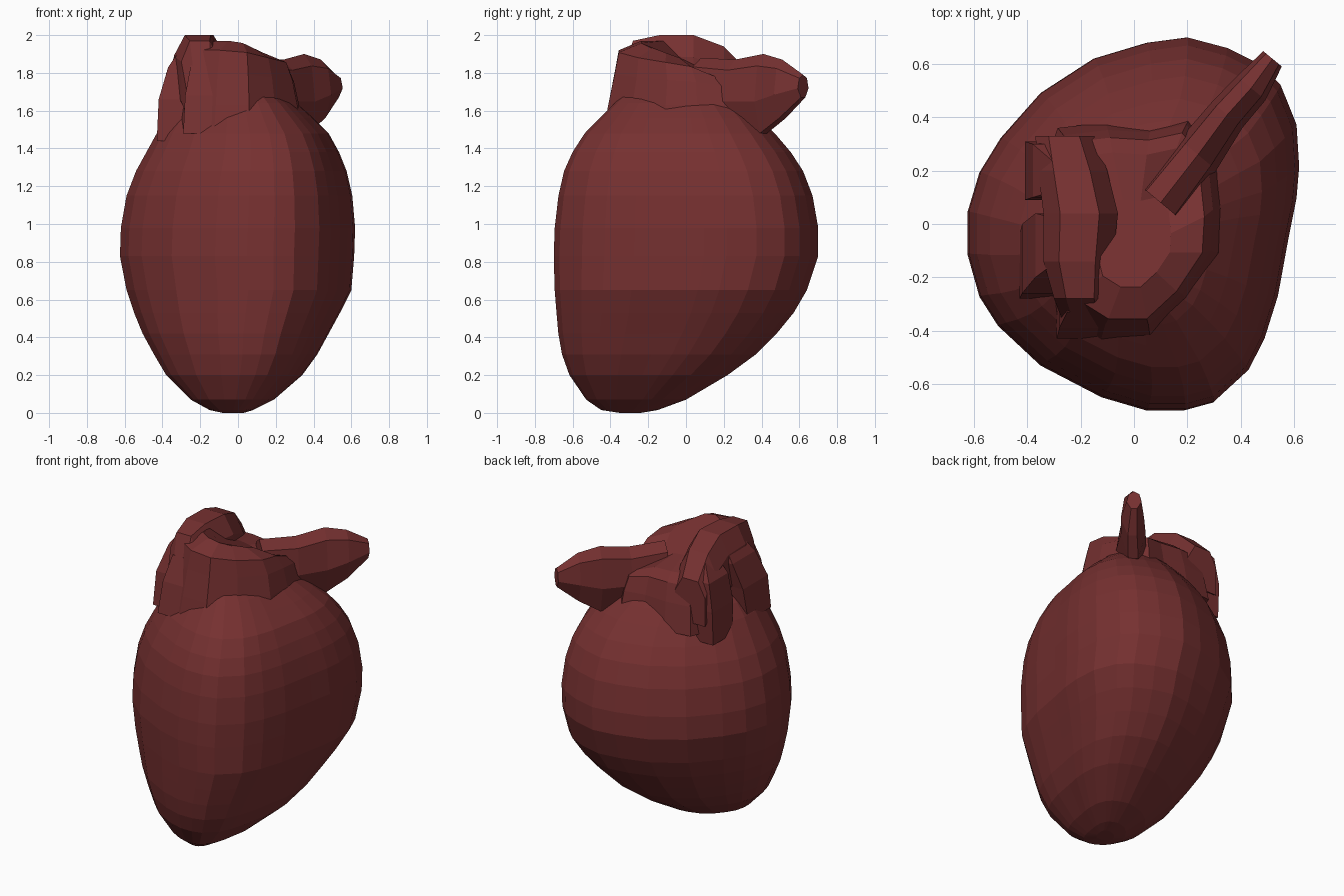
import bpy, bmesh
from mathutils import Vector

mat = bpy.data.materials.new("dark red muscle")
mat.diffuse_color = (0.18, 0.03, 0.03, 1)


def loft(name, rings):
    """Skin a list of equal-length point rings and cap both ends."""
    bm = bmesh.new()
    rows = [[bm.verts.new(p) for p in r] for r in rings]
    n = len(rows[0])
    for a, b in zip(rows, rows[1:]):
        for i in range(n):
            j = (i + 1) % n
            bm.faces.new((a[i], a[j], b[j], b[i]))
    bm.faces.new(rows[0][::-1])
    bm.faces.new(rows[-1])
    bmesh.ops.recalc_face_normals(bm, faces=bm.faces)
    me = bpy.data.meshes.new(name)
    bm.to_mesh(me)
    bm.free()
    me.materials.append(mat)
    ob = bpy.data.objects.new(name, me)
    bpy.context.collection.objects.link(ob)
    return ob


# Body: one egg-shaped outline stretched to the width and depth at each height
outline = [(.05, -.70), (.19, -.70), (.30, -.67), (.43, -.55), (.49, -.43), (.54, -.27),
           (.58, -.05), (.61, .10), (.62, .22), (.61, .38), (.55, .53), (.47, .61),
           (.35, .67), (.20, .71), (.05, .69), (-.15, .63), (-.35, .50), (-.50, .33),
           (-.58, .20), (-.625, .05), (-.625, -.11), (-.58, -.27), (-.51, -.38),
           (-.35, -.53), (-.12, -.65)]
# z, x min, x max, y min, y max
levels = [(0, -.08, .03, -.35, -.24), (.015, -.15, .08, -.45, -.15),
          (.07, -.25, .19, -.53, 0), (.2, -.38, .34, -.62, .22), (.31, -.445, .42, -.66, .37),
          (.42, -.505, .48, -.68, .48), (.53, -.55, .54, -.69, .57),
          (.65, -.59, .60, -.70, .64), (.83, -.625, .615, -.705, .70),
          (.98, -.62, .62, -.70, .70), (1.15, -.59, .605, -.68, .67),
          (1.28, -.54, .575, -.65, .62), (1.38, -.485, .535, -.605, .555),
          (1.48, -.43, .48, -.54, .47), (1.56, -.37, .40, -.46, .39),
          (1.64, -.28, .31, -.38, .30), (1.72, -.15, .18, -.3, .2)]
loft("heart_body", [[(x0 + (x + .625) / 1.245 * (x1 - x0),
                      y0 + (y + .705) / 1.415 * (y1 - y0), z) for x, y in outline]
                    for z, x0, x1, y0, y1 in levels])

# Vessel trunk: broad collar rising out of the front of the body, lower at the back
base = [(-.12, -.42), (.06, -.42), (.20, -.29), (.32, -.11), (.33, .06), (.31, .25),
        (.20, .38), (.06, .35), (-.10, .36), (-.27, .34), (-.34, .15), (-.33, -.12),
        (-.28, -.32)]


def collar(scale, z, tilt_x, tilt_y, lift=0):
    return [(x * scale, y * scale + lift, z - tilt_x * max(x, 0) - tilt_y * max(y, 0))
            for x, y in base]


loft("vessel_trunk", [collar(1.06, 1.45, 0, 0), collar(.98, 1.63, 0, 0),
                      collar(.90, 1.80, .12, .15), collar(.80, 1.92, .2, .35, -.02),
                      collar(.42, 1.97, .2, .4, -.06)])

# Arch: the high ridge on the left, six-sided, running front to back
arch = [((-.18, -.36, 1.66), .09, .10), ((-.20, -.28, 1.80), .10, .17),
        ((-.21, -.14, 1.83), .13, .17), ((-.20, .04, 1.82), .14, .18),
        ((-.23, .20, 1.76), .13, .18), ((-.26, .33, 1.66), .11, .15)]
hexagon = [(-1, -.9), (-1, .35), (-.55, 1), (.5, 1), (1, .35), (1, -.9)]
loft("left_arch", [[(c[0] + u * w, c[1], c[2] + v * h) for u, v in hexagon]
                   for c, w, h in arch])

# Side veins: the stumps running down the left side of the collar
square = [(-1, -1), (1, -1), (1, 1), (-1, 1)]


def vein(name, path):
    loft(name, [[(x + u * w, y + v * d, z) for u, v in square] for x, y, z, w, d in path])


vein("left_vein_back", [(-.33, .20, 1.40, .08, .10), (-.34, .20, 1.62, .07, .11),
                        (-.31, .20, 1.80, .07, .10), (-.27, .18, 1.90, .04, .06)])
vein("left_vein_front", [(-.35, -.16, 1.44, .08, .12), (-.34, -.13, 1.66, .08, .13),
                         (-.30, -.08, 1.83, .07, .12), (-.25, -.06, 1.95, .04, .08)])
vein("front_vein", [(-.20, -.36, 1.48, .09, .07), (-.19, -.33, 1.68, .09, .06),
                    (-.17, -.28, 1.84, .08, .05)])

# Branch: thin flattened vessel reaching to the back right
# x, y, bottom z, top z, half thickness
branch = [(.10, .08, 1.56, 1.88, .10), (.24, .26, 1.50, 1.87, .09),
          (.35, .41, 1.48, 1.90, .075), (.44, .51, 1.56, 1.87, .07),
          (.52, .62, 1.67, 1.79, .045)]
across = Vector((.77, -.64, 0))
rings = []
for x, y, lo, hi, t in branch:
    mid, half = (lo + hi) / 2, (hi - lo) / 2
    rings.append([Vector((x, y, mid + k * half)) + across * t * s
                  for s, k in ((-.4, -1), (.4, -1), (1, -.2), (.7, .7), (0, 1), (-.7, .7), (-1, -.2))])
loft("back_branch", rings)
